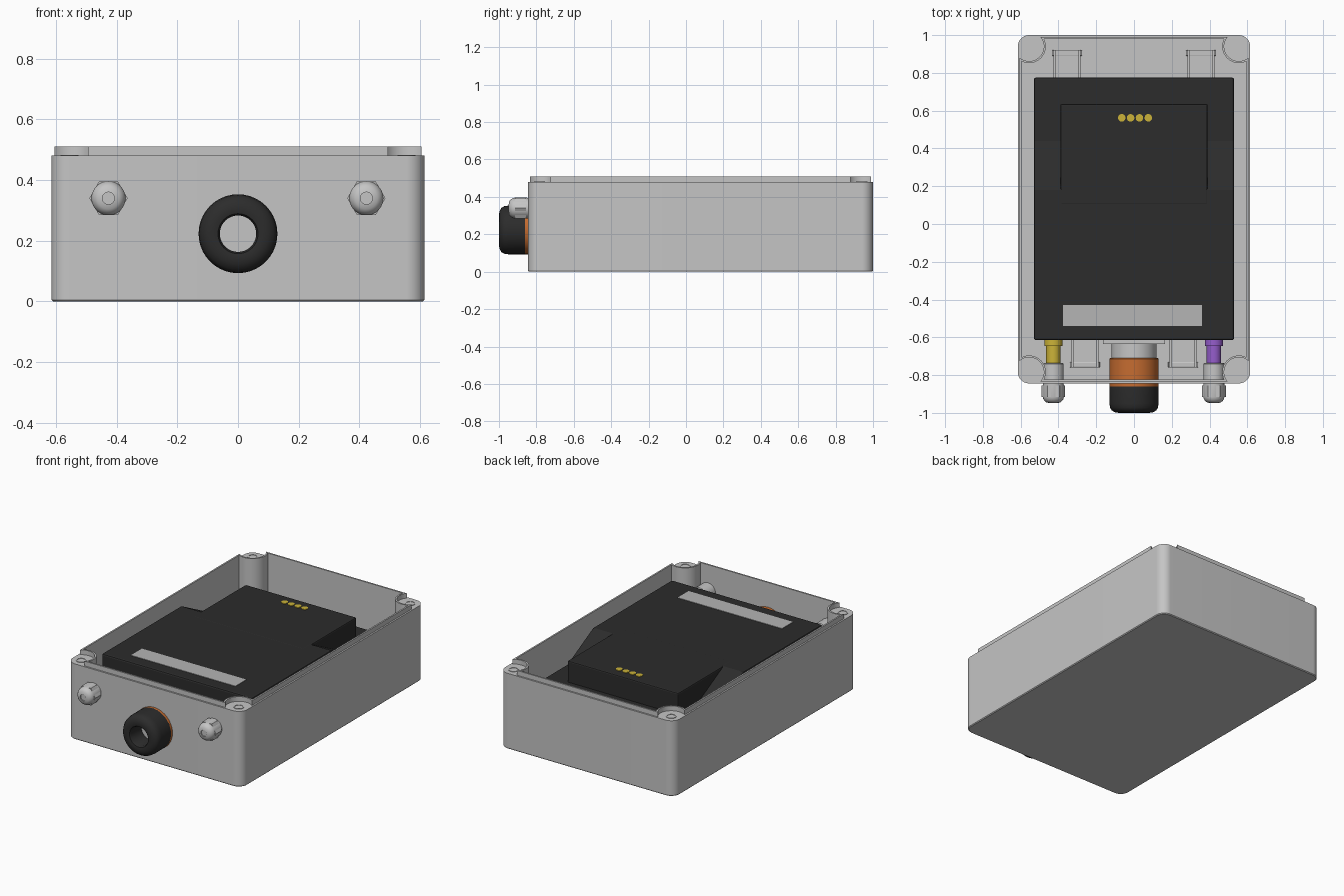
import bpy, bmesh
from math import sin, cos, pi, acos, radians
from mathutils import Vector

if "Cube" in bpy.data.objects:
    bpy.data.objects.remove(bpy.data.objects["Cube"])


def material(name, r, g, b):
    m = bpy.data.materials.new(name)
    m.use_nodes = True
    m.diffuse_color = (r, g, b, 1)
    m.node_tree.nodes["Principled BSDF"].inputs["Base Color"].default_value = (r, g, b, 1)
    return m


GREY = material("light grey", 0.56, 0.56, 0.56)
LABEL = material("label grey", 0.46, 0.46, 0.46)
BLACK = material("black", 0.025, 0.025, 0.025)
ORANGE = material("orange", 0.56, 0.15, 0.03)
GOLD = material("gold", 0.6, 0.45, 0.04)
PURPLE = material("purple", 0.3, 0.11, 0.6)


def finish(name, bm, mat, smooth=True, bevel=0):
    bmesh.ops.recalc_face_normals(bm, faces=bm.faces)
    me = bpy.data.meshes.new(name)
    bm.to_mesh(me)
    bm.free()
    me.materials.append(mat)
    ob = bpy.data.objects.new(name, me)
    bpy.context.collection.objects.link(ob)
    if bevel:
        mod = ob.modifiers.new("soft edges", 'BEVEL')
        mod.width, mod.segments = bevel, 2
    if smooth:
        bpy.ops.object.select_all(action='DESELECT')
        ob.select_set(True)
        bpy.context.view_layer.objects.active = ob
        bpy.ops.object.shade_smooth_by_angle(angle=radians(35))
    return ob


def skin(loops, cap_start=True, cap_end=True):
    """Join equal-length point loops into a surface."""
    bm = bmesh.new()
    rings = [[bm.verts.new(p) for p in loop] for loop in loops]
    n = len(rings[0])
    for a, b in zip(rings, rings[1:]):
        for i in range(n):
            j = (i + 1) % n
            bm.faces.new((a[i], a[j], b[j], b[i]))
    if cap_start:
        bm.faces.new(rings[0])
    if cap_end:
        bm.faces.new(rings[-1])
    return bm


def lathe(name, profile, x, z, mat, sides=40, caps=True):
    """Revolve (radius, y) pairs around an axis along y."""
    loops = [[(x + r * cos(2 * pi * i / sides), y, z + r * sin(2 * pi * i / sides))
              for i in range(sides)] for r, y in profile]
    return finish(name, skin(loops, caps, caps), mat)


def box(name, x0, x1, y0, y1, z0, z1, mat, bevel=0):
    loops = [[(x0, y0, z), (x1, y0, z), (x1, y1, z), (x0, y1, z)] for z in (z0, z1)]
    return finish(name, skin(loops), mat, False, bevel)


def disc(name, x, y, z0, z1, r, mat, sides=24):
    loops = [[(x + r * cos(2 * pi * i / sides), y + r * sin(2 * pi * i / sides), z)
              for i in range(sides)] for z in (z0, z1)]
    return finish(name, skin(loops), mat)


def extrude_x(name, profile, half, mat, bevel):
    loops = [[(x, y, z) for y, z in profile] for x in (-half, half)]
    return finish(name, skin(loops), mat, False, bevel)


# Enclosure outline: centre y, half sizes, corner screw offset from the walls
CY, HX, HY, SCREW = 0.078, 0.615, 0.922, 0.06
STEPS = 16
CORNERS = [(1, 1, 0), (-1, 1, 90), (-1, -1, 180), (1, -1, 270)]


def outer_loop(z, inset=0.0, r=0.06):
    pts = []
    for sx, sy, turn in CORNERS:
        for i in range(STEPS + 1):
            a = radians(turn + 90 * i / STEPS)
            pts.append((sx * (HX - r) + (r - inset) * cos(a),
                        CY + sy * (HY - r) + (r - inset) * sin(a), z))
    return pts


def inner_loop(z, inset, r):
    """Rectangle whose corners wrap inwards around the screw posts."""
    pts = []
    t = acos((SCREW - inset) / r)
    for sx, sy, turn in CORNERS:
        for i in range(STEPS + 1):
            a = radians(turn) - t - (1.5 * pi - 2 * t) * i / STEPS
            pts.append((sx * (HX - SCREW) + r * cos(a),
                        CY + sy * (HY - SCREW) + r * sin(a), z))
    return pts


# Enclosure with floor, walls, corner posts and raised sealing lip
finish("enclosure", skin([
    outer_loop(0, 0.005), outer_loop(0.005), outer_loop(0.48),
    inner_loop(0.48, 0.01, 0.078), inner_loop(0.51, 0.01, 0.078),
    inner_loop(0.51, 0.02, 0.088), inner_loop(0.02, 0.02, 0.088)]), GREY)

# Screw holes in the posts: shallow rings
for sx, sy, _ in CORNERS:
    ring = [(0.030, 0.479), (0.030, 0.483), (0.024, 0.483), (0.024, 0.4803)]
    cx, cy = sx * (HX - SCREW), CY + sy * (HY - SCREW)
    loops = [[(cx + r * cos(2 * pi * i / 24), cy + r * sin(2 * pi * i / 24), z)
              for i in range(24)] for r, z in ring]
    finish("post_screw_seat", skin(loops, False, True), GREY)

# Black device: body with ramps to a low rear tray, and a raised centre
extrude_x("device_body", [(-0.615, 0.05), (-0.615, 0.465), (0.18, 0.465),
                          (0.44, 0.33), (0.775, 0.33), (0.775, 0.05)], 0.53, BLACK, 0.01)
box("device_raised_centre", -0.39, 0.39, 0.1, 0.635, 0.25, 0.4655, BLACK, 0.008)
box("device_label", -0.375, 0.36, -0.54, -0.43, 0.464, 0.468, LABEL)
for i in range(4):
    disc("contact_pad", -0.065 + 0.047 * i, 0.562, 0.464, 0.469, 0.02, GOLD)

# Mounting tabs under the device
for x, y, d in ((0.355, 0.775, 1), (0.26, -0.615, -1)):
    for s in (-1, 1):
        cx, tip = s * x, y + d * 0.145
        lo, hi = sorted((y - d * 0.05, tip))
        box("mount_tab", cx - 0.07, cx + 0.07, lo, hi, 0.015, 0.05, GREY)
        lo, hi = sorted((tip - d * 0.03, tip))
        box("mount_tab_end", cx - 0.08, cx + 0.08, lo, hi, 0.015, 0.053, GREY, 0.005)
        for e in (-1, 1):
            lo, hi = sorted((y - d * 0.05, tip))
            box("mount_tab_rib", cx + e * 0.066 - 0.006, cx + e * 0.066 + 0.006,
                lo, hi, 0.02, 0.065, GREY)
        disc("mount_screw", cx, y + d * 0.08, 0.04, 0.056, 0.02, GREY)

# Central connector through the front wall
CZ = 0.223
box("connector_flange", -0.165, 0.165, -0.635, -0.61, CZ - 0.155, CZ + 0.155, GREY)
lathe("connector_collar", [(0.12, -0.63), (0.12, -0.715)], 0, CZ, GREY)
lathe("connector_ring", [(0.125, -0.71), (0.13, -0.715), (0.13, -0.86)], 0, CZ, ORANGE)
lathe("connector_seal", [(0.062, -0.855), (0.062, -0.885)], 0, CZ, GREY)
lathe("connector_nut", [(0.06, -0.855), (0.06, -0.985), (0.066, -0.997), (0.08, -1.0),
                        (0.1, -0.997), (0.118, -0.987), (0.127, -0.972), (0.13, -0.95),
                        (0.13, -0.857), (0.06, -0.855)], 0, CZ, BLACK, caps=False)

# Cable glands with coloured plugs on either side
GZ = 0.34
for x, colour in ((-0.427, GOLD), (0.423, PURPLE)):
    lathe("plug_base", [(0.048, -0.61), (0.048, -0.645)], x, GZ, colour)
    lathe("plug_barrel", [(0.038, -0.64), (0.038, -0.74)], x, GZ, colour)
    lathe("gland_body", [(0.05, -0.735), (0.055, -0.74), (0.055, -0.85)], x, GZ, GREY)
    lathe("gland_hex_nut", [(0.063, -0.855), (0.063, -0.915)], x, GZ, GREY, 6)
    lathe("gland_neck", [(0.05, -0.84), (0.05, -0.86)], x, GZ, GREY)
    dome = [(0.056, -0.85), (0.056, -0.915), (0.053, -0.927), (0.046, -0.937),
            (0.036, -0.945), (0.02, -0.948), (0.02, -0.942)]
    lathe("gland_dome", dome, x, GZ, GREY)
